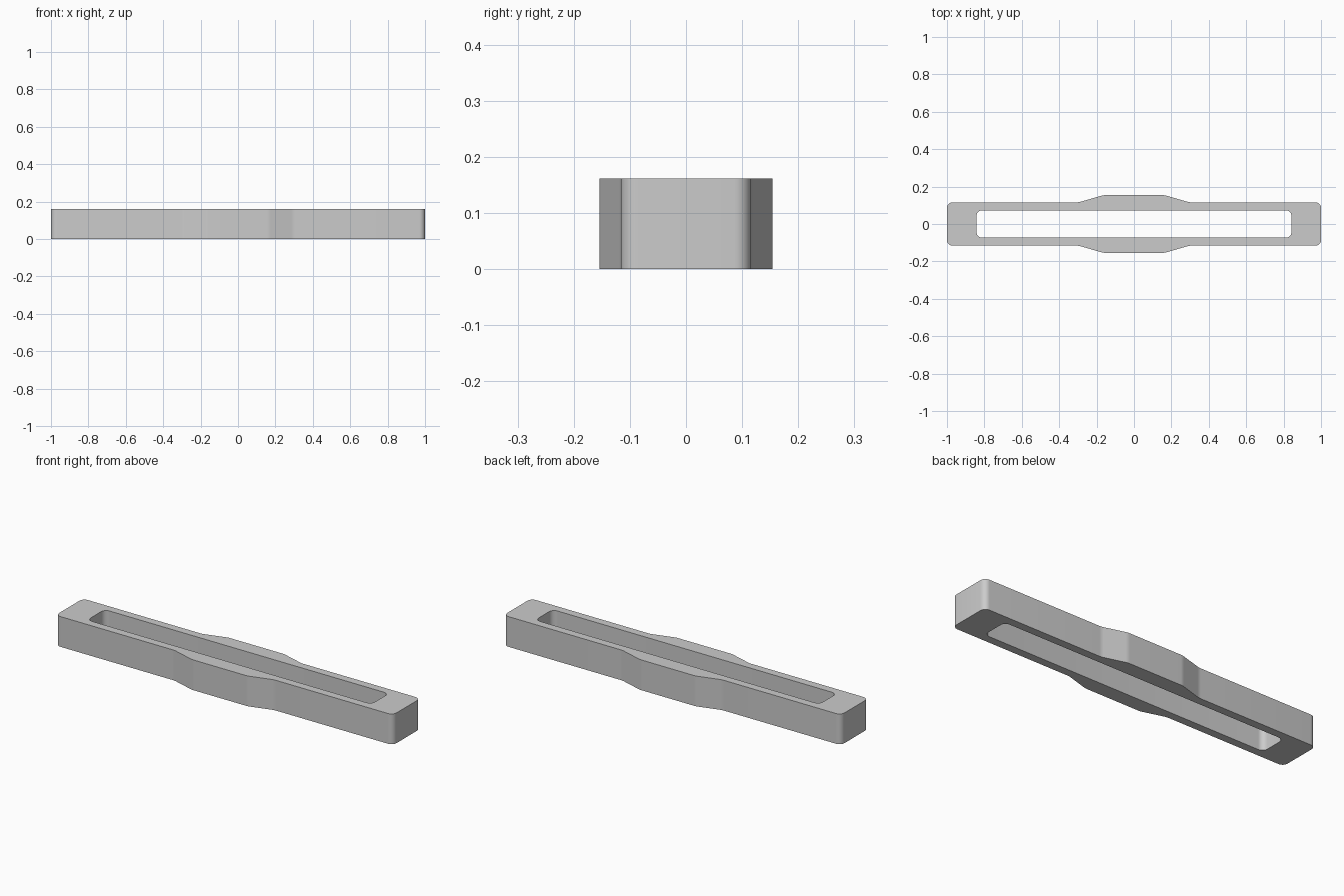
import bpy
import bmesh
import math
from mathutils import Vector

cube = bpy.data.objects.get("Cube")
if cube:
    bpy.data.objects.remove(cube, do_unlink=True)

HEIGHT = 0.162


def mirrored(quarter):
    """Mirror corners (x, y, radius) of the +x +y quarter into a closed outline."""
    half = quarter + [(-x, y, r) for x, y, r in reversed(quarter)]
    return half + [(-x, -y, r) for x, y, r in half]


def rounded(corners, steps=8):
    """Replace each corner with a tangent arc."""
    points = []
    for i, (x, y, radius) in enumerate(corners):
        corner = Vector((x, y))
        to_prev = (Vector(corners[i - 1][:2]) - corner).normalized()
        to_next = (Vector(corners[(i + 1) % len(corners)][:2]) - corner).normalized()
        half_angle = to_prev.angle(to_next) / 2
        centre = corner + (to_prev + to_next).normalized() * radius / math.sin(half_angle)
        reach = radius / math.tan(half_angle)
        start = (corner + to_prev * reach - centre).normalized()
        end = (corner + to_next * reach - centre).normalized()
        points += [centre + start.slerp(end, s / steps).normalized() * radius
                   for s in range(steps + 1)]
    return points


# Outer outline with the widened grip, and the long slot
body = mirrored([(1.0, 0.116, 0.03), (0.295, 0.116, 0.08), (0.165, 0.154, 0.08)])
slot = mirrored([(0.842, 0.073, 0.03)])

bm = bmesh.new()
edges = []
for outline in (body, slot):
    verts = [bm.verts.new((p.x, p.y, 0)) for p in rounded(outline)]
    edges += [bm.edges.new((a, b)) for a, b in zip(verts, verts[1:] + verts[:1])]
bmesh.ops.triangle_fill(bm, use_beauty=True, use_dissolve=False, edges=edges)
bm.normal_update()
bmesh.ops.reverse_faces(bm, faces=[f for f in bm.faces if f.normal.z < 0])
mesh = bpy.data.meshes.new("slotted_bar")
bm.to_mesh(mesh)
bm.free()

bar = bpy.data.objects.new("slotted_bar", mesh)
bpy.context.collection.objects.link(bar)
bpy.ops.object.select_all(action='DESELECT')
bar.select_set(True)
bpy.context.view_layer.objects.active = bar

# Raise the outline to full height
solid = bar.modifiers.new("thickness", 'SOLIDIFY')
solid.thickness = HEIGHT
solid.offset = 1
bpy.ops.object.modifier_apply(modifier=solid.name)
bpy.ops.object.shade_smooth_by_angle(angle=math.radians(30))

# Plain grey finish
grey = bpy.data.materials.new("light_grey")
grey.use_nodes = True
colour = (0.6, 0.6, 0.6, 1)
grey.diffuse_color = colour
grey.node_tree.nodes["Principled BSDF"].inputs["Base Color"].default_value = colour
mesh.materials.append(grey)
